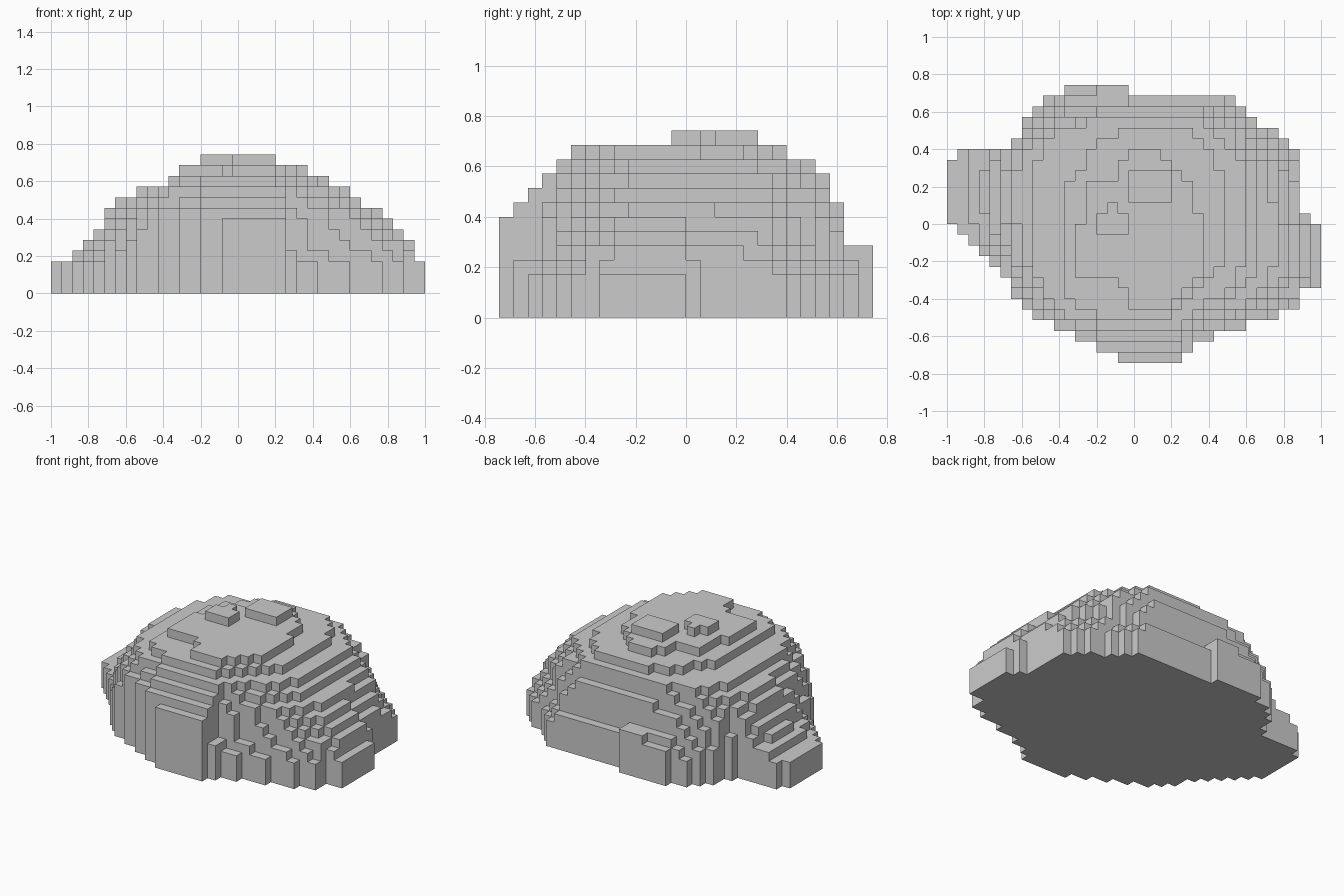
import bpy
import bmesh
from mathutils import Vector

cube = bpy.data.objects.get("Cube")
if cube:
    bpy.data.objects.remove(cube, do_unlink=True)

# The boulder is a stack of layers on a grid of cubic cells
COLUMNS, ROWS, LAYERS = 35, 26, 13
CELL = 2 / COLUMNS
BACK_LEDGE_TOP = 5
BACK_WALL_ROW = 24

# Plan outlines in cells, clockwise from the left lobe; layers between are blended
foot = [(0, 13.8), (0, 18.6), (1, 20), (6, 20), (7.2, 23), (11.5, 26), (17, 26),
        (17.5, 25), (27, 25), (30, 22), (33, 20), (33, 14), (35, 13), (35, 7),
        (33.3, 7), (32.5, 5), (24.8, 2.4), (21.2, 0), (17.5, 0), (9, 4), (8, 4.1), (5.3, 8)]
ledge = [(3.4, 14), (3.4, 18), (4, 20), (6, 20), (7.2, 22.3), (11.5, 25), (17, 26.2),
         (17.5, 24.4), (25, 24.4), (28.5, 21.6), (32.2, 18.7), (33, 14), (33.6, 12.5), (33.6, 8),
         (32.6, 6.4), (30.5, 5), (22, 3), (22, 0), (17, 0), (9, 4), (7.8, 4.4), (5.5, 8.5)]
shoulder = [(5.4, 13), (5.4, 18), (6, 19.6), (7, 20.6), (8, 21.6), (11.5, 22.9), (16, 24),
            (18, 24), (23.5, 24), (27.2, 22), (30.2, 18), (30.6, 14), (30.6, 12), (30.6, 9),
            (29.7, 7), (27.8, 5.4), (22.2, 3), (22, .7), (16, .7), (9.5, 4), (8.5, 5), (6.6, 9)]
crown = [(7.6, 13), (7.6, 17), (8.5, 19), (9.5, 20.5), (10.5, 21.5), (13, 22.6), (17, 22.9),
         (18, 22.9), (24, 22.9), (26, 21), (28, 18), (28, 14), (28, 12), (27.8, 9),
         (26.4, 7), (24.5, 5.5), (22.5, 4.2), (21, 2.8), (16, 2.8), (11.5, 4.2), (9.6, 5.5), (8.3, 9)]
brow = [(11, 12), (10.8, 15), (11, 16.5), (12.5, 18), (13.5, 19.5), (15, 21), (17, 22),
        (18, 22), (22.5, 22), (24.5, 20), (25.5, 18), (26, 14), (26, 12.5), (26, 10.5),
        (25.3, 8.5), (23.8, 7), (22, 5.5), (20.8, 4), (17, 4), (12.5, 4.8), (11, 6), (10.8, 9)]
summit = [(12, 12), (13.5, 14), (13, 16.8), (16, 16.8), (16, 18), (17, 20), (18, 20),
          (18.5, 20), (20, 20), (21, 18), (23, 17), (23, 15), (24, 14), (24, 9),
          (23, 7.5), (22, 6.5), (21, 6), (20.5, 5), (17.5, 5), (16, 8), (12.5, 8), (12, 9)]
keys = [(0, foot), (2, foot), (4, ledge), (7, shoulder), (9, crown), (10, brow), (11, summit)]


def outline_at(layer):
    for (low, start), (high, end) in zip(keys, keys[1:]):
        if low <= layer <= high:
            t = (layer - low) / (high - low)
            return [Vector(a).lerp(Vector(b), t) for a, b in zip(start, end)]


def inside(x, y, outline):
    hit = False
    for a, b in zip(outline, outline[1:] + outline[:1]):
        if (a.y > y) != (b.y > y) and x < a.x + (y - a.y) * (b.x - a.x) / (b.y - a.y):
            hit = not hit
    return hit


# Fill the layers
filled = set()
for layer in range(LAYERS - 1):
    outline = outline_at(layer)
    for row in range(ROWS):
        if layer >= BACK_LEDGE_TOP and row >= BACK_WALL_ROW:
            continue
        for col in range(COLUMNS):
            if inside(col + .5, row + .5, outline):
                filled.add((col, row, layer))

# Two low bumps on the summit
for cols, rows in ((range(17, 21), range(15, 18)), (range(14, 17), range(12, 14)),
                   (range(15, 16), range(14, 15))):
    filled.update((c, r, LAYERS - 1) for c in cols for r in rows)

# Skin only the exposed cell sides
bm = bmesh.new()
corners = {}


def corner(point):
    if point not in corners:
        x, y, z = point
        corners[point] = bm.verts.new(((x - COLUMNS / 2) * CELL, (y - ROWS / 2) * CELL, z * CELL))
    return corners[point]


for cell in sorted(filled):
    for axis in range(3):
        u, v = (axis + 1) % 3, (axis + 2) % 3
        for side in (0, 1):
            neighbour = list(cell)
            neighbour[axis] += 2 * side - 1
            if tuple(neighbour) in filled:
                continue
            loop = []
            for du, dv in ((0, 0), (1, 0), (1, 1), (0, 1)):
                p = list(cell)
                p[axis] += side
                p[u] += du
                p[v] += dv
                loop.append(corner(tuple(p)))
            bm.faces.new(loop if side else loop[::-1])

# Merge flat areas into large faces
bmesh.ops.dissolve_limit(bm, angle_limit=.01, verts=bm.verts[:], edges=bm.edges[:])
mesh = bpy.data.meshes.new("boulder")
bm.to_mesh(mesh)
bm.free()

# Plain stone colour
stone = bpy.data.materials.new("stone grey")
stone.use_nodes = True
colour = (.6, .6, .6, 1)
stone.diffuse_color = colour
stone.node_tree.nodes["Principled BSDF"].inputs["Base Color"].default_value = colour
mesh.materials.append(stone)
boulder = bpy.data.objects.new("boulder", mesh)
bpy.context.collection.objects.link(boulder)
